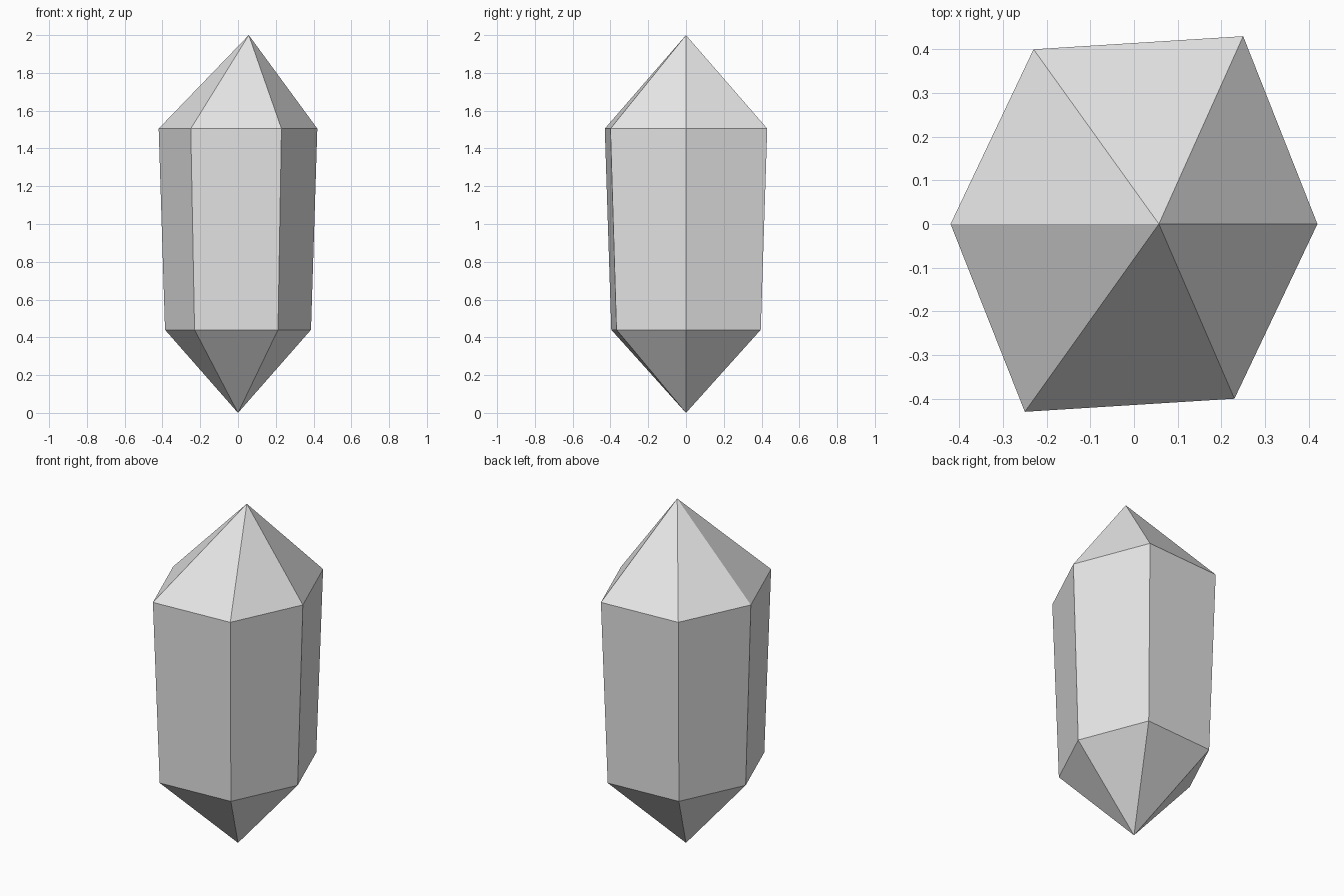
import bpy
import bmesh

# Remove the default cube
cube = bpy.data.objects.get("Cube")
if cube:
    bpy.data.objects.remove(cube, do_unlink=True)

# Plain grey stone
GREY = (0.8, 0.8, 0.8, 1.0)
stone = bpy.data.materials.new("grey_stone")
stone.use_nodes = True
stone.diffuse_color = GREY
stone.node_tree.nodes["Principled BSDF"].inputs["Base Color"].default_value = GREY

# Slightly skewed hexagon: half the outline, the rest by a half turn
half = [(0.42, 0.0), (0.25, 0.43), (-0.23, 0.40)]
outline = half + [(-x, -y) for x, y in half]

bm = bmesh.new()


def ring(z, scale):
    return [bm.verts.new((x * scale, y * scale, z)) for x, y in outline]


lower = ring(0.44, 0.92)
upper = ring(1.505, 1.0)
bottom_tip = bm.verts.new((0.0, 0.0, 0.0))
top_tip = bm.verts.new((0.057, 0.0, 2.0))

# Tapered shaft with a pointed cap at each end
for i in range(len(outline)):
    j = (i + 1) % len(outline)
    bm.faces.new((lower[i], lower[j], upper[j], upper[i]))
    bm.faces.new((upper[i], upper[j], top_tip))
    bm.faces.new((lower[j], lower[i], bottom_tip))
bmesh.ops.recalc_face_normals(bm, faces=bm.faces[:])

mesh = bpy.data.meshes.new("crystal")
bm.to_mesh(mesh)
bm.free()
mesh.materials.append(stone)
crystal = bpy.data.objects.new("crystal", mesh)
bpy.context.scene.collection.objects.link(crystal)
